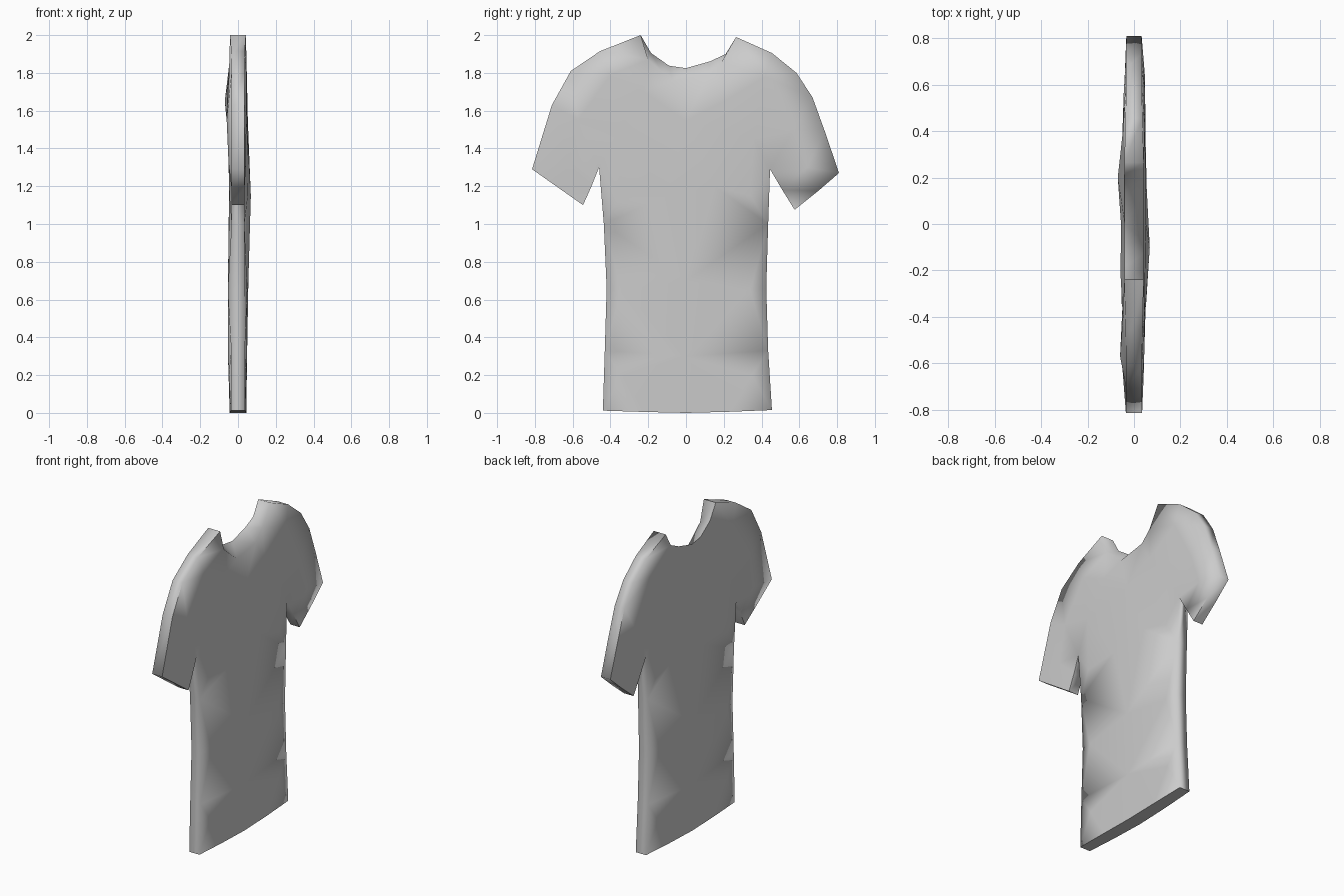
import bpy, bmesh, math
from mathutils import Vector
from mathutils.geometry import delaunay_2d_cdt

# Silhouette shared by both panels (y, z, half thickness), neck edge to neck edge
rim = [(-0.24, 2.0, .042), (-0.455, 1.915, .036), (-0.61, 1.81, .034), (-0.71, 1.63, .034),
       (-0.815, 1.29, .035), (-0.68, 1.195, .035), (-0.545, 1.10, .033), (-0.50, 1.20, .033),
       (-0.46, 1.30, .034), (-0.435, 1.0, .034), (-0.42, 0.66, .034), (-0.43, 0.33, .036),
       (-0.44, 0.012, .036), (-0.22, 0.005, .042), (0, 0, .044), (0.23, 0.006, .042),
       (0.455, 0.015, .036), (0.435, 0.33, .036), (0.425, 0.66, .034), (0.435, 1.0, .034),
       (0.445, 1.29, .034), (0.51, 1.18, .033), (0.575, 1.075, .033), (0.70, 1.175, .033),
       (0.81, 1.27, .033), (0.735, 1.49, .034), (0.67, 1.67, .034), (0.585, 1.80, .034),
       (0.455, 1.905, .036), (0.265, 1.99, .042)]
# Collar dips lower on the +x panel than on the -x panel
neck_low = [(0.19, 1.86), (0.12, 1.79), (-0.07, 1.76), (-0.13, 1.81), (-0.20, 1.87)]
neck_high = [(0.21, 1.90), (0.13, 1.862), (0, 1.825), (-0.09, 1.838), (-0.185, 1.905)]

# Inner points (y, z, +x depth, -x depth) giving the cloth its soft swell
swell = [(-0.34, 0.2, .043, .049), (0.35, 0.2, .043, .049), (0, 0.3, .048, .053),
         (-0.34, 0.65, .049, .054), (0.34, 0.65, .047, .052), (0, 0.7, .055, .053),
         (-0.35, 1.15, .052, .046), (0.34, 1.15, .048, .045), (-0.1, 1.15, .068, .046),
         (0.15, 1.2, .055, .047), (-0.36, 1.5, .050, .050), (0.36, 1.45, .050, .051),
         (0, 1.55, .052, .056), (0.2, 1.65, .050, .070), (-0.22, 1.70, .048, .058),
         (-0.57, 1.55, .044, .060), (0.57, 1.5, .048, .044), (-0.62, 1.32, .043, .050),
         (0.64, 1.3, .047, .040), (-0.40, 1.79, .046, .048), (0.42, 1.78, .047, .046)]

bm = bmesh.new()


def panel(side, neck, column):
    """Triangulate one shirt panel and return its rim vertices."""
    pts = rim + [(y, z, .040) for y, z in neck]
    n = len(pts)
    pts = pts + [(p[0], p[1], p[column]) for p in swell]
    verts = [bm.verts.new((side * d, y, z)) for y, z, d in pts]
    flat = [Vector((y, z)) for y, z, _ in pts]
    edges = [(i, (i + 1) % n) for i in range(n)]
    out = delaunay_2d_cdt(flat, edges, [], 1, 1e-5)
    for tri in out[2]:
        bm.faces.new([verts[out[3][i][0]] for i in tri])
    return verts[:n]


front = panel(1, neck_low, 2)
back = panel(-1, neck_high, 3)

# Side walls, hem, sleeve ends and collar band
n = len(front)
for i in range(n):
    j = (i + 1) % n
    bm.faces.new((front[i], front[j], back[j], back[i]))
bmesh.ops.recalc_face_normals(bm, faces=bm.faces)

mesh = bpy.data.meshes.new("shirt")
bm.to_mesh(mesh)
bm.free()
shirt = bpy.data.objects.new("shirt", mesh)
bpy.context.collection.objects.link(shirt)
bpy.context.view_layer.objects.active = shirt
shirt.select_set(True)
bpy.ops.object.shade_smooth_by_angle(angle=math.radians(86))
